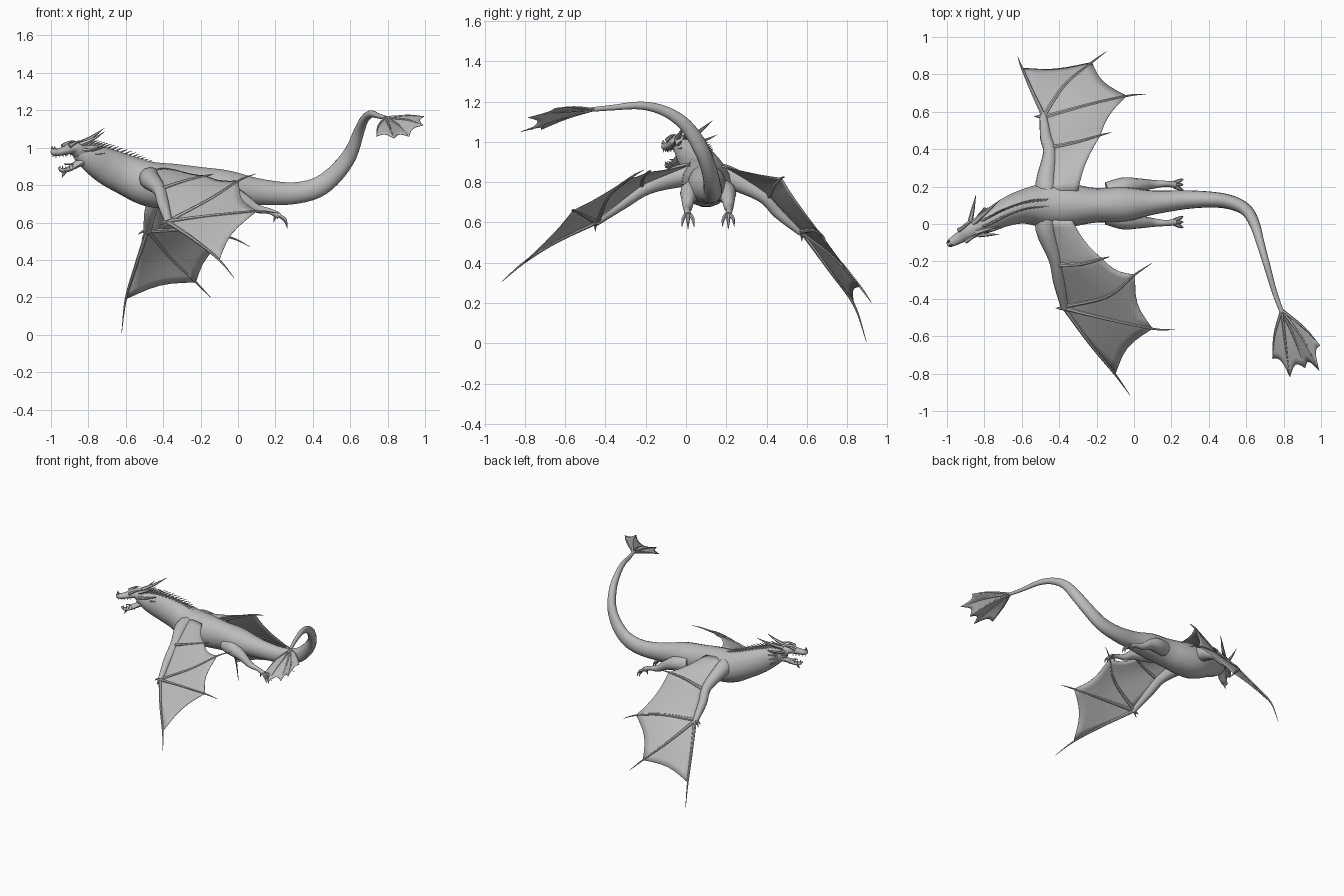
import bpy, bmesh, math
from mathutils import Vector

cube = bpy.data.objects.get("Cube")
if cube:
    bpy.data.objects.remove(cube, do_unlink=True)

grey = bpy.data.materials.new("stone_grey")
grey.use_nodes = True
grey.diffuse_color = (0.5, 0.5, 0.5, 1)
grey.node_tree.nodes["Principled BSDF"].inputs["Base Color"].default_value = (0.5, 0.5, 0.5, 1)


def finish(bm, name, angle=50):
    bmesh.ops.recalc_face_normals(bm, faces=bm.faces)
    mesh = bpy.data.meshes.new(name)
    bm.to_mesh(mesh)
    bm.free()
    ob = bpy.data.objects.new(name, mesh)
    bpy.context.collection.objects.link(ob)
    mesh.materials.append(grey)
    bpy.ops.object.select_all(action='DESELECT')
    ob.select_set(True)
    bpy.context.view_layer.objects.active = ob
    bpy.ops.object.shade_smooth_by_angle(angle=math.radians(angle))
    return ob


def spline(points, steps):
    """Catmull-Rom through points of any dimension."""
    pts = [Vector(p) for p in points]
    pts = [pts[0] * 2 - pts[1]] + pts + [pts[-1] * 2 - pts[-2]]
    out = []
    for a, b, c, d in zip(pts, pts[1:], pts[2:], pts[3:]):
        for i in range(steps):
            t = i / steps
            out.append(0.5 * (2 * b + (c - a) * t + (2 * a - 5 * b + 4 * c - d) * t ** 2
                              + (3 * b - a - 3 * c + d) * t ** 3))
    return out + [pts[-2]]


def add_tube(bm, path, sides=10, steps=4):
    """Loft ellipses; each path point is x, y, z, half width, half height."""
    path = spline(path, steps)
    rings = []
    for i, p in enumerate(path):
        t = (path[min(i + 1, len(path) - 1)] - path[max(i - 1, 0)]).to_3d()
        t = Vector(t[:3]).normalized()
        ref = Vector((0, 0, 1)) if abs(t.z) < 0.97 else Vector((1, 0, 0))
        side = t.cross(ref).normalized()
        up = side.cross(t)
        c = Vector(p[:3])
        w, h = max(p[3], 0.0008), max(p[4], 0.0008)
        rings.append([bm.verts.new(c + side * w * math.cos(a) + up * h * math.sin(a))
                      for a in (2 * math.pi * k / sides for k in range(sides))])
    for r, s in zip(rings, rings[1:]):
        for k in range(sides):
            bm.faces.new((r[k], r[(k + 1) % sides], s[(k + 1) % sides], s[k]))
    bm.faces.new(rings[0])
    bm.faces.new(rings[-1])


def tube(name, path, sides=10, steps=4):
    bm = bmesh.new()
    add_tube(bm, path, sides, steps)
    return finish(bm, name)


def round_path(points, radii):
    return [(*p, r, r) for p, r in zip(points, radii)]


def spike(bm, base, tip, r, bend=0.0):
    base, tip = Vector(base), Vector(tip)
    mid = (base + tip) / 2 + Vector((0, 0, bend))
    add_tube(bm, round_path((base, mid, tip), (r, r * 0.65, 0.0008)), 6, 2)


def web(name, ribs, scallop, n=8, m=6):
    """Thin skin stretched between neighbouring ribs, with hollowed outer edges."""
    bm = bmesh.new()
    for a, b in zip(ribs, ribs[1:]):
        a, b = spline(a, n), spline(b, n)

        def sample(line, u):
            f = u * (len(line) - 1)
            i = min(int(f), len(line) - 2)
            return line[i].lerp(line[i + 1], f - i)
        grid = []
        for j in range(m + 1):
            t = j / m
            reach = 1 - scallop * math.sin(math.pi * t)
            grid.append([bm.verts.new(sample(a, u * reach / n).lerp(sample(b, u * reach / n), t))
                         for u in range(n + 1)])
        for g, h in zip(grid, grid[1:]):
            for k in range(n):
                bm.faces.new((g[k], g[k + 1], h[k + 1], h[k]))
    bmesh.ops.remove_doubles(bm, verts=bm.verts, dist=0.0005)
    ob = finish(bm, name)
    solid = ob.modifiers.new("skin_thickness", 'SOLIDIFY')
    solid.thickness = 0.003
    solid.offset = 0


# Neck, torso and tail in one sweep
spine = [(-.86, -.03, .975, .035, .04), (-.79, .005, .945, .055, .075),
         (-.7, .055, .9, .072, .098), (-.6, .09, .855, .09, .108),
         (-.47, .1, .805, .12, .122), (-.34, .1, .795, .115, .12),
         (-.2, .1, .79, .092, .108), (-.06, .105, .785, .095, .095),
         (.1, .115, .765, .065, .073), (.28, .13, .755, .05, .06),
         (.42, .13, .785, .042, .055), (.52, .115, .86, .038, .048),
         (.6, .075, .965, .033, .042), (.645, .0, .08 + 1, .028, .033),
         (.675, -.1, 1.15, .022, .026), (.71, -.22, 1.18, .018, .02),
         (.75, -.36, 1.17, .014, .014), (.79, -.47, 1.16, .012, .011)]
tube("body_and_tail", spine, 18, 4)

# Tail fan
root = (.79, -.46, 1.16)
tips = [(.74, -.72, 1.06), (.834, -.82, 1.05), (.915, -.77, 1.06), (.99, -.785, 1.12), (.995, -.65, 1.167)]
ribs = []
for tip in tips:
    mid = tuple((a + b) / 2 for a, b in zip(root, tip))
    mid = (mid[0] + (tip[0] - .85) * .12, mid[1], mid[2] + .008)
    ribs.append([root, mid, tip])
web("tail_fan", ribs, .13)
for i, rib in enumerate(ribs):
    tube(f"tail_rib_{i + 1}", round_path(rib, (.009, .006, .001)), 6)

# Head: skull with upper jaw, and the dropped lower jaw
tube("skull", [(-.8, .0, .96, .035, .045), (-.85, -.02, .985, .048, .045),
               (-.885, -.04, .998, .045, .033), (-.925, -.068, .985, .033, .024),
               (-.965, -.092, .975, .026, .02), (-.99, -.108, .978, .018, .018),
               (-.998, -.113, .978, .006, .008)], 12)
tube("lower_jaw", [(-.82, -.005, .935, .038, .03), (-.865, -.035, .91, .033, .018),
                   (-.905, -.065, .885, .026, .013), (-.94, -.088, .878, .02, .011),
                   (-.958, -.1, .895, .005, .006)], 10)
tube("tongue", [(-.84, -.02, .93, .014, .006), (-.89, -.055, .912, .012, .005),
                (-.93, -.08, .912, .003, .003)], 6)

# Along and across directions of the turned head
ahead = Vector((-.84, -.54, 0))
across = Vector((-.54, .84, 0))
eye_mid = Vector((-.89, -.045, 1.008))
bm = bmesh.new()
for s in (-1, 1):
    e = eye_mid + across * s * .036
    spike(bm, e + ahead * .035, e - ahead * .05 + Vector((0, 0, .028)), .012, .008)   # brows
    snout = Vector((-.985, -.103, .99)) + across * s * .012
    spike(bm, snout, snout + Vector((-.004, 0, .02)), .009)                        # nostrils
    for k in range(5):                                                            # teeth
        p = Vector((-.982, -.1, .966)) - ahead * k * .022 + across * s * (.013 + k * .003)
        spike(bm, p, p - Vector((0, 0, .02 - k * .002)), .004)
        q = Vector((-.945, -.092, .886)) - ahead * k * .02 + across * s * (.012 + k * .003)
        spike(bm, q, q + Vector((0, 0, .018)), .0035)
spike(bm, (-.925, -.078, .875), (-.942, -.088, .838), .011)                         # chin
finish(bm, "head_details")

bm = bmesh.new()
spike(bm, (-.86, .005, 1.015), (-.715, .13, 1.105), .016, -.008)
spike(bm, (-.845, -.045, 1.015), (-.715, -.01, 1.085), .016, -.008)
spike(bm, (-.875, .015, .995), (-.845, .155, 1.035), .014, -.01)
spike(bm, (-.83, -.06, .985), (-.72, -.055, 1.01), .012, -.006)
finish(bm, "horns")

# Cheek frill and the crest down the neck
bm = bmesh.new()
for s in (-1, 1):
    for k in range(4):
        b = Vector((-.81, 0, .985 - k * .022)) + across * s * .045
        spike(bm, b, b + Vector((.075 - k * .01, .035, .022 - k * .014)) + across * s * .02, .009)
finish(bm, "cheek_frill")
bm = bmesh.new()
crest = spline([(-.82, .0, 1.01), (-.72, .05, .99), (-.6, .09, .955), (-.5, .1, .92)], 5)
for i, p in enumerate(crest):
    size = 1 - .45 * i / len(crest)
    for s in (-1, 1):
        b = p + Vector((0, s * .014, -.012))
        spike(bm, b, b + Vector((.075, .028 + s * .01, .042)) * size, .009 * size, .006)
finish(bm, "neck_crest")


# Wings: the two sides are held in different poses
def wing(side, arm, body_edge, fingers):
    tube(side + "_wing_arm", round_path(arm, (.06, .056, .036, .032, .02)), 12)
    for i, f in enumerate(fingers):
        tube(f"{side}_wing_finger_{i + 1}", round_path(f, (.013, .0095, .006, .0012)), 7)
    web(side + "_wing_skin", [body_edge] + [f[:3] for f in fingers], .09)
    bm = bmesh.new()
    wrist = Vector(arm[-1])
    for dx, dz in ((-.05, -.015), (-.03, -.045)):
        spike(bm, wrist, wrist + Vector((dx, 0, dz)), .013, .01)
    finish(bm, side + "_wing_claws")


wing("right",
     [(-.46, .08, .84), (-.47, -.03, .83), (-.42, -.19, .775), (-.4, -.31, .7), (-.37, -.45, .6)],
     [(-.5, .03, .87), (-.41, .02, .89), (-.33, .02, .88)],
     [[(-.42, -.22, .775), (-.29, -.215, .82), (-.17, -.185, .85), (-.13, -.175, .86)],
      [(-.37, -.44, .605), (-.14, -.385, .73), (.005, -.27, .825), (.095, -.21, .86)],
      [(-.37, -.45, .605), (-.155, -.505, .635), (.1, -.56, .66), (.22, -.565, .65)],
      [(-.37, -.45, .6), (-.23, -.645, .505), (-.1, -.805, .4), (-.022, -.915, .305)]])
wing("left",
     [(-.46, .12, .84), (-.47, .22, .82), (-.45, .38, .735), (-.47, .46, .65), (-.485, .575, .55)],
     [(-.5, .17, .87), (-.4, .18, .885), (-.3, .17, .875)],
     [[(-.44, .41, .725), (-.3, .44, .785), (-.18, .475, .82), (-.12, .49, .825)],
      [(-.485, .57, .555), (-.235, .64, .56), (-.04, .685, .52), (.065, .695, .47)],
      [(-.485, .575, .555), (-.37, .745, .42), (-.225, .865, .28), (-.147, .922, .2)],
      [(-.485, .58, .55), (-.55, .72, .355), (-.6, .835, .19), (-.622, .895, .01)]])

# Hind legs trailing back, mirrored about the body's own middle line
for side, s in (("left", 1), ("right", -1)):
    mid = .11

    def at(x, y, z):
        return (x, mid + s * y, z)
    tube(side + "_leg", round_path(
        [at(-.14, .06, .76), at(-.05, .085, .75), at(.03, .098, .72), at(.1, .102, .675),
         at(.17, .105, .66), at(.22, .1, .635)], (.055, .055, .036, .024, .016, .018)), 10)
    bm = bmesh.new()
    for k in (-1, 0, 1):
        a = at(.215, .1 + k * .01, .638)
        b = at(.25, .1 + k * .024, .612 + .006 * abs(k))
        c = at(.265, .1 + k * .03, .565 + .012 * abs(k))
        add_tube(bm, round_path((a, b, c), (.011, .009, .001)), 6, 3)
    spike(bm, at(.2, .1, .635), at(.19, .1, .6), .009)
    finish(bm, side + "_foot_toes")
